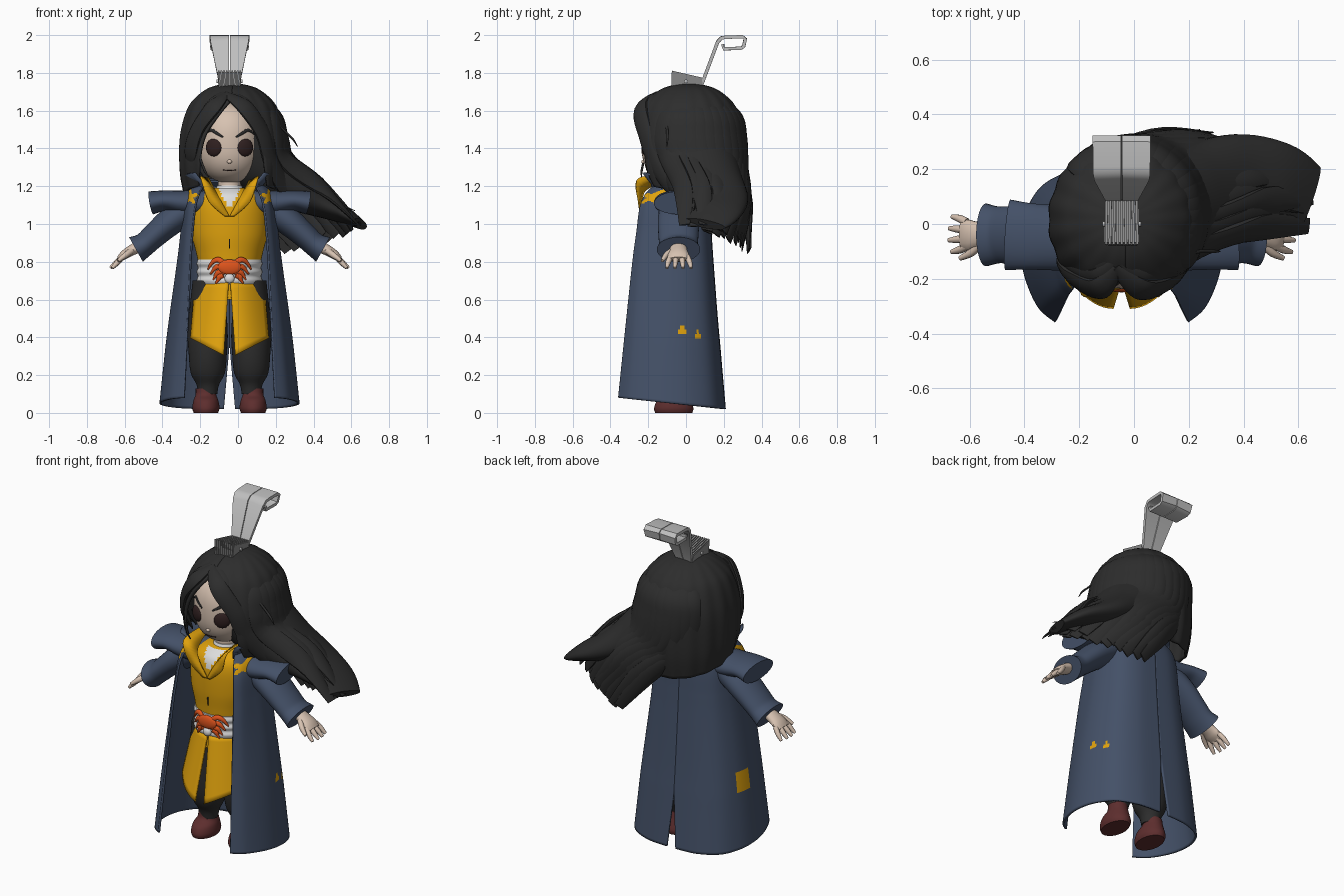
import bpy, bmesh, math, random
from mathutils import Vector

old = bpy.data.objects.get("Cube")
if old:
    bpy.data.objects.remove(old, do_unlink=True)
random.seed(4)
C = -0.045          # the body's centre line
parts = []


def material(name, *rgb):
    m = bpy.data.materials.new(name)
    m.use_nodes = True
    m.diffuse_color = (*rgb, 1)
    m.node_tree.nodes["Principled BSDF"].inputs["Base Color"].default_value = (*rgb, 1)
    return m


BLUE = material("slate blue cloth", .058, .082, .138)
GOLD = material("golden cloth", .74, .36, .004)
HAIR = material("charcoal", .026, .026, .026)
SKIN = material("pale skin", .68, .54, .44)
BOOT = material("dark red leather", .11, .027, .027)
LIGHT = material("light metal", .52, .52, .52)
DARK = material("dark metal", .26, .26, .26)
WHITE = material("white cloth", .72, .72, .72)
ORANGE = material("orange red", .75, .09, .012)
EYE = material("dark brown", .028, .014, .014)


def lerp(a, b, t):
    return a + (b - a) * t


def smooth(rows, k):
    """Run a smooth curve through rows of numbers, k steps per span."""
    out = []
    for i in range(len(rows) - 1):
        p, q, r, s = (rows[max(0, min(len(rows) - 1, i + d))] for d in (-1, 0, 1, 2))
        for j in range(k):
            t = j / k
            out.append(tuple(b + .5 * t * (c - a + t * (2*a - 5*b + 4*c - d + t * (3*(b - c) + d - a)))
                             for a, b, c, d in zip(p, q, r, s)))
    return out + [tuple(rows[-1])]


def loft(name, rings, mat, closed=True, solid=0, cx=C, second=None, rule=None):
    bm = bmesh.new()
    rows = [[bm.verts.new(p) for p in ring] for ring in rings]
    n = len(rows[0])
    for a, b in zip(rows, rows[1:]):
        for i in range(n if closed else n - 1):
            j = (i + 1) % n
            bm.faces.new((a[i], a[j], b[j], b[i]))
    if closed:
        bm.faces.new(rows[0])
        bm.faces.new(rows[-1])
    bmesh.ops.recalc_face_normals(bm, faces=bm.faces)
    # Open sheets face away from the body's axis
    if not closed and sum(f.normal.xy.dot(f.calc_center_median().xy) for f in bm.faces) < 0:
        bmesh.ops.reverse_faces(bm, faces=bm.faces)
    if rule:
        for f in bm.faces:
            f.material_index = int(rule(*f.calc_center_median()))
    me = bpy.data.meshes.new(name)
    bm.to_mesh(me)
    bm.free()
    for m in ((mat, second, mat) if second else (mat,)):
        me.materials.append(m)
    ob = bpy.data.objects.new(name, me)
    bpy.context.collection.objects.link(ob)
    ob.location.x = cx
    if solid:
        mod = ob.modifiers.new("thickness", "SOLIDIFY")
        mod.thickness, mod.offset = solid, 0
        mod.material_offset = 2 if second else 0      # plain lining
    parts.append(ob)
    return ob


def column(name, rows, mat, x=0, k=4, n=40, **kw):
    """Stack of ovals: rows of height, centre y, half width, half depth."""
    rings = [[(x + a * math.cos(i * math.tau / n), cy + b * math.sin(i * math.tau / n), z)
              for i in range(n)] for z, cy, a, b in smooth(rows, k)]
    return loft(name, rings, mat, **kw)


def tube(name, path, radii, mat, wide=(0, 1, 0), out=None, seg=12, k=4, cx=C):
    """Sweep along a path; lies flat against the point `out` when given."""
    rows = smooth([(*p, *r) for p, r in zip(path, radii)], k)
    pts = [Vector(r[:3]) for r in rows]
    rings = []
    for i, p in enumerate(pts):
        t = (pts[min(i + 1, len(pts) - 1)] - pts[max(i - 1, 0)]).normalized()
        w = t.cross(p - Vector(out)) if out else Vector(wide)
        w = (w - t * w.dot(t)).normalized()
        nrm, g = t.cross(w), (math.sqrt(2) if seg == 4 else 1)
        rings.append([p + w * math.cos(a) * rows[i][3] * g + nrm * math.sin(a) * rows[i][4] * g
                      for a in ((j + .5) * math.tau / seg for j in range(seg))])
    return loft(name, rings, mat, cx=cx)


def ball(name, loc, scale, mat, turn=0):
    bpy.ops.mesh.primitive_uv_sphere_add(segments=24, ring_count=14, radius=1,
                                         location=(loc[0] + C, loc[1], loc[2]), rotation=(0, 0, turn))
    ob = bpy.context.object
    ob.name, ob.scale = name, scale
    ob.data.materials.append(mat)
    parts.append(ob)


# Head and face
def head_round(z):
    return max(0, 1 - abs((z - 1.43) / .215) ** 2.6)


def face(x, z, lift=0):
    return (x, -.06 - .177 * math.sqrt(max(0, head_round(z) - (x / .172) ** 2)) - lift, z)


levels = [1.43 - .2149 * math.cos(math.pi * i / 24) for i in range(25)]
column("head", [(z, -.06, .172 * head_round(z) ** .5, .177 * head_round(z) ** .5) for z in levels], SKIN, k=1)
column("neck", [(1.1, -.05, .06, .06), (1.27, -.05, .06, .06)], SKIN)
ball("nose", face(0, 1.33), (.013, .012, .011), SKIN)
tube("mouth", [face(x, 1.283 + 3 * x * x, 0) for x in (-.035, 0, .035)], [(.002, .003)] * 3, EYE, (0, 0, 1))

# Torso, undershirt and sash
column("robe_body", [(.6, -.06, .165, .15), (.75, -.06, .16, .15), (.84, -.06, .175, .155), (.95, -.06, .2, .165),
                     (1.08, -.06, .2, .165), (1.15, -.06, .17, .145), (1.19, -.055, .1, .1)], GOLD, k=8, n=72,
       second=WHITE, rule=lambda x, y, z: y < -.08 and abs(x) < (z - 1.07) * .5)
column("undershirt", [(1.12, -.055, .085, .085), (1.17, -.055, .075, .075), (1.205, -.05, .066, .066)], WHITE)
column("sash", [(.68 + .022 * i, -.06, .168 + .007 * (i % 2), .164 + .007 * (i % 2)) for i in range(7)], WHITE)
tube("robe_seam", [(0, -.226, .87), (0, -.227, .92)], [(.003, .004)] * 2, HAIR, (1, 0, 0))


def sash_front(x, z):
    return (x, -.06 - .173 * math.sqrt(1 - (x / .177) ** 2), z)


ball("sash_knot", sash_front(0, .772), (.062, .016, .04), ORANGE)
ball("sash_jewel", sash_front(0, .712), (.026, .017, .026), WHITE)

# Paired parts
for s, side in ((1, "left"), (-1, "right")):
    def P(*pts):
        return [(s * x, y, z) for x, y, z in pts]
    turn = s * .45
    ball(side + "_eye", P(face(.083, 1.405, -.006))[0], (.046, .02, .047), EYE, turn)
    tube(side + "_brow", P(*(face(x, z, .002) for x, z in ((.035, 1.46), (.07, 1.482), (.1, 1.497), (.135, 1.472)))),
         [(.004, .004), (.008, .005), (.008, .005), (.003, .003)], HAIR, (0, 0, 1))
    # Sash ornament scrolls
    for i, (h, tip) in enumerate(((.8, .76), (.765, .735), (.735, .705), (.71, .685))):
        tube(f"{side}_sash_scroll_{i}", P(*(sash_front(x, z) for x, z in
             ((.015 + .006 * i, .775 - .015 * i), (.055, h + .01), (.088 - .01 * i, h), (.115 - .014 * i, tip)))),
             [(.014, .008), (.015, .01), (.012, .009), (.004, .005)], ORANGE, out=(0, -.06, .75))
    # Robe collar and skirt panel
    inner = smooth(P((0, -.232, 1.04), (.05, -.235, 1.13), (.085, -.2, 1.19), (.11, -.06, 1.24)), 6)
    outer = smooth(P((.025, -.235, 1.04), (.11, -.25, 1.12), (.148, -.25, 1.24), (.155, -.06, 1.25)), 6)
    loft(side + "_robe_collar", list(zip(inner, outer)), GOLD, False, .01)
    rows = []
    for i in range(13):
        t = i / 12
        rows.append([(s * lerp(lerp(.004, .03, t), lerp(.18, .205, t), u),
                      lerp(-.222, -.305, t) + .13 * u * u, lerp(.69, .305 + .09 * u, t))
                     for u in (j / 10 for j in range(11))])
    loft(side + "_skirt_panel", rows, GOLD, False, .01)
    # Leg and boot
    column(side + "_trouser", [(.1, -.05, .05, .05), (.15, -.05, .06, .062), (.21, -.055, .09, .09),
                               (.3, -.06, .1, .105), (.45, -.06, .105, .11), (.7, -.06, .08, .11)], HAIR, s * .115)
    column(side + "_boot", [(0, -.065, .064, .098), (.025, -.065, .072, .104), (.065, -.062, .066, .09),
                            (.095, -.045, .055, .064), (.13, -.045, .054, .056)], BOOT, s * .125)
    # Sleeve and shoulder flare
    tube(side + "_shoulder_flare", P((.1, -.05, 1.11), (.24, -.05, 1.112), (.34, -.045, 1.123), (.415, -.04, 1.112)),
         [(.12, .075), (.12, .066), (.122, .055), (.13, .062)], BLUE, seg=28)
    tube(side + "_sleeve", P((.2, -.04, 1.09), (.31, -.04, 1.015), (.4, -.04, .937), (.45, -.04, .892), (.495, -.04, .865)),
         [(.1, .08), (.11, .075), (.106, .066), (.104, .064), (.115, .075)], BLUE, seg=28)
    # Hand
    tube(side + "_palm", P((.46, -.04, .89), (.525, -.04, .857), (.56, -.04, .834), (.585, -.04, .814)),
         [(.04, .034), (.048, .028), (.056, .024), (.05, .015)], SKIN, seg=16)
    for i in range(4):
        y, reach = -.081 + .029 * i, .06 - .01 * abs(i - 1.4)
        tube(f"{side}_finger_{i}", P((.565, y, .828), (.565 + reach * .6, y + (i - 1.5) * .009, .797),
                                     (.575 + reach, y + (i - 1.5) * .014, .767)),
             [(.015, .014), (.014, .014), (.008, .008)], SKIN, seg=10)
    tube(side + "_thumb", P((.515, -.07, .86), (.55, -.105, .835), (.59, -.125, .805)),
         [(.017, .017), (.016, .015), (.009, .009)], SKIN, (0, 0, 1), seg=10)

    # Long coat, one half per side, parted by a vent at the back
    def patch(x, y, z):
        star = Vector((abs(x) - .206, z - 1.14))
        chest = y < -.1 and star.length < .031 + .012 * math.cos(5 * math.atan2(star.x, star.y))
        if s < 0:
            return chest or (abs(y + .025) < .05 and .37 < z < .49)
        return chest or abs(y + .02) + abs(z - .435) < .025 or abs(y - .06) + abs(z - .41) < .023
    rows = []
    for z, a, f, b, e in smooth([(1.225, .14, -.1, .05, .11), (1.18, .21, -.19, .095, .15),
                                 (1.1, .238, -.238, .12, .178), (.95, .254, -.26, .13, .195),
                                 (.8, .272, -.28, .14, .205), (.44, .322, -.318, .168, .222),
                                 (.08, .365, -.355, .205, .24)], 16):
        low = max(0, .36 - z) / .28
        half = [(e, 0), (lerp(e, a, .5), .1), (.96 * a, .3), (a, .5), (.95 * a, .7),
                (.78 * a, .88), (.45 * a, .98), (.03 * low, 1)]
        rows.append([(s * x, lerp(f, b, u), z - .06 * low * u) for x, u in smooth(half, 9)])
    loft(f"{side}_coat_half", rows, BLUE, False, .012, second=GOLD, rule=patch)
    # Coat collar, widest at its front points
    rows = []
    for z, r in ((1.16, .165), (1.2, .17), (1.255, .225)):
        ring = []
        for i in range(17):
            a = lerp(.78, math.pi, i / 16)
            q = r * (1 + .22 * math.cos(a))
            ring.append((s * q * math.sin(a), -.05 - .95 * q * math.cos(a), z + .02 * math.cos(a)))
        rows.append(ring)
    loft(side + "_coat_collar", rows, BLUE, False, .01)

    # Tall hooked plate of the headpiece
    hook = [(.08, 1.73, .05), (.168, 1.965, .098), (.188, 1.985, .102), (.21, 1.989, .102), (.3, 1.991, .104),
            (.314, 1.98, .104), (.305, 1.94, .1), (.29, 1.93, .098), (.2, 1.928, .095), (.194, 1.952, .095)]
    tube(side + "_hook_plate", [(s * (h / 2 + .002), y, z) for y, z, h in hook],
         [(h / 2, .009) for y, z, h in hook], LIGHT, (1, 0, 0), seg=4, k=1)

# Ribbed headpiece base
for i in range(-4, 5):
    for w, shrink, name in ((.0045, 0, "rib"), (.008, .008, "core")):
        prof = [(-.08 + shrink, 1.69), (-.075 + shrink, 1.812 - shrink), (.085, 1.775 - shrink), (.09, 1.69)]
        flare = lambda z: i * (.0125 + .02 * (z - 1.72))
        loft(f"headpiece_{name}_{i + 4}", [[(flare(z) + d * w, y, z) for y, z in prof] for d in (-1, 1)], DARK)
tube("headpiece_pin", [(-.07, 0, 1.755), (.07, 0, 1.755)], [(.01, .01)] * 2, LIGHT)

# Hair cap, open over the face
HX, CENTRE = -.03, (-.03, .03, 1.35)
rows = []
for z, r, w in smooth([(1.74, .02, 0), (1.715, .12, 0), (1.66, .195, .004), (1.6, .235, .05), (1.5, .265, .125),
                       (1.4, .275, .16), (1.3, .27, .172), (1.22, .248, .182)], 5):
    gap = math.asin(max(0, min(1, w / r)))
    ring = []
    for i in range(97):
        a = lerp(gap, math.tau - gap, i / 96)
        wave = r * (1 + .012 * math.sin(a * 17))
        ring.append((HX + wave * math.sin(a), .015 - 1.06 * wave * math.cos(a),
                     z - .13 * max(0, 1.4 - z) / .18 * (1 - math.cos(a)) / 2))
    rows.append(ring)
loft("hair_cap", rows, HAIR, False, .014, cx=0)

# Windswept mass drifting to the left
tube("hair_sweep", [(.02, .045, 1.45), (.1, .06, 1.335), (.23, .1, 1.225), (.39, .145, 1.13), (.54, .14, 1.06), (.645, .1, 1.0)],
     [(.235, .19), (.22, .18), (.2, .145), (.185, .085), (.155, .052), (.115, .025)], HAIR, seg=32, k=6, cx=0)
for i in range(17):
    f = i / 16
    a = 1.05 + 2.8 * f
    d = Vector((math.sin(a), -1.04 * math.cos(a), 0))
    top = Vector((HX, .025, 0))
    end = Vector((lerp(.65, .24, f ** 1.5), lerp(.01, .33, f ** .7), lerp(1.0, .87, f))) \
        + Vector([random.uniform(-.022, .022) for _ in range(3)])
    low = top + d * .262 + Vector((.05, .03 * (1 - f), 1.34 - .06 * f))
    path = [top + d * .07 + Vector((0, 0, 1.725)), top + d * .235 + Vector((0, 0, 1.59)),
            top + d * .268 + Vector((.01, 0, 1.46)), low, low.lerp(end, .5) + Vector((.01, .03, .015)), end]
    tube(f"hair_lock_{i}", path, [(.02, .008), (.05, .018), (.06, .02), (.06, .026), (.055, .024), (.03, .004)],
         HAIR, out=CENTRE, k=5, cx=0)

# Front curtains and loose wisps
curtains = {
    "right": [(-.06, -.16, 1.69), (-.13, -.235, 1.62), (-.215, -.205, 1.5), (-.25, -.16, 1.37), (-.23, -.11, 1.25)],
    "left": [(-.07, -.16, 1.69), (.035, -.24, 1.62), (.13, -.215, 1.48), (.175, -.165, 1.33), (.27, -.06, 1.18), (.45, .03, 1.08)]}
for name, path in curtains.items():
    for j in range(3):
        shift = Vector((0, .035 * j, .012 * j))
        width = [(.02, .01)] + [(.05, .02)] * (len(path) - 2) + [(.012, .004)]
        tube(f"{name}_curtain_{j}", [Vector(p) + shift for p in path], width, HAIR, out=CENTRE, k=6, cx=0)
wisps = [[(.15, -.12, 1.6), (.24, -.1, 1.5), (.29, -.1, 1.45), (.315, -.1, 1.41)],
         [(-.21, -.2, 1.42), (-.2, -.22, 1.35), (-.175, -.235, 1.28), (-.155, -.235, 1.25)],
         [(.2, -.06, 1.3), (.35, .02, 1.2), (.5, .05, 1.12), (.62, .04, 1.07)]]
for i, path in enumerate(wisps):
    tube(f"hair_wisp_{i}", path, [(.007, .005)] * 3 + [(.002, .002)], HAIR, out=CENTRE, cx=0)

# Shading
bpy.ops.object.select_all(action="DESELECT")
for ob in parts:
    ob.select_set(True)
bpy.context.view_layer.objects.active = parts[0]
bpy.ops.object.shade_smooth_by_angle(angle=math.radians(40))
